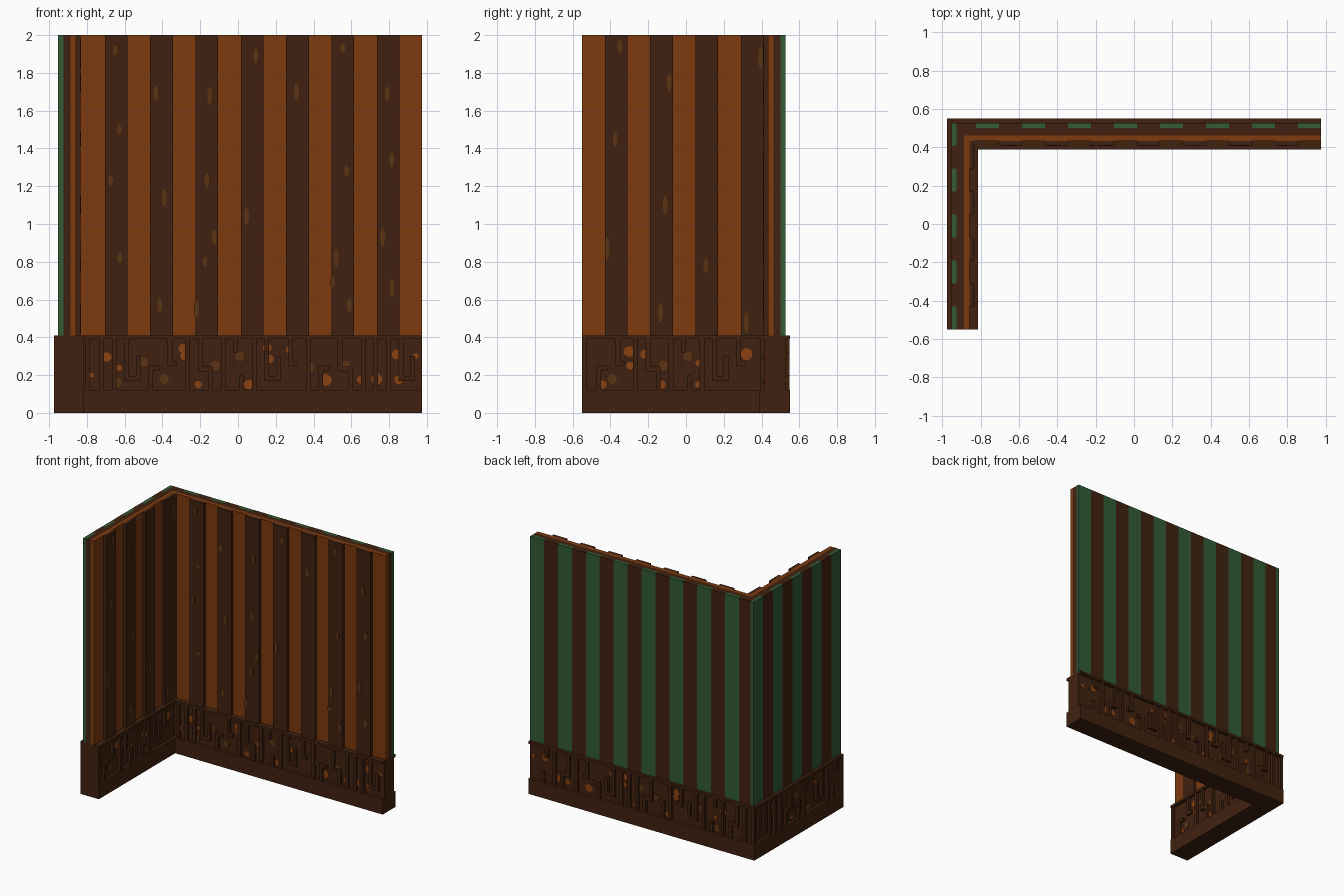
import bpy, bmesh, math

if "Cube" in bpy.data.objects:
    bpy.data.objects.remove(bpy.data.objects["Cube"], do_unlink=True)


def material(name, rgb):
    m = bpy.data.materials.new(name)
    m.use_nodes = True
    m.diffuse_color = (*rgb, 1)
    b = m.node_tree.nodes["Principled BSDF"]
    b.inputs["Base Color"].default_value = (*rgb, 1)
    b.inputs["Roughness"].default_value = 0.9
    return m


DARK = material("dark wood", (0.052, 0.0155, 0.005))
LIGHT = material("light wood", (0.205, 0.043, 0.005))
GREEN = material("green paint", (0.032, 0.105, 0.036))
KNOT = material("wood knot", (0.105, 0.036, 0.006))
RUST = material("orange inlay", (0.25, 0.055, 0.006))


# Wall frames: u runs along the wall, d is depth (0.39 inside, 0.55 outside)
def back(u, d, z):
    return (u, d, z)


def left(u, d, z):
    return (-(d + 0.425), u, z)


def add_box(bm, frame, u, d, z):
    a, b = frame(u[0], d[0], z[0]), frame(u[1], d[1], z[1])
    res = bmesh.ops.create_cube(bm, size=1)
    for v in res["verts"]:
        for i in range(3):
            v.co[i] = (a[i] + b[i]) / 2 + v.co[i] * abs(b[i] - a[i])


def add_spot(bm, frame, u, z, ru, rz, d0, d1, sides=8):
    """Thin oval plate lying on a wall face."""
    rings = [[bm.verts.new(frame(u + ru * math.cos((i + .5) * math.tau / sides), d,
                                 z + rz * math.sin((i + .5) * math.tau / sides)))
              for i in range(sides)] for d in (d0, d1)]
    for r in rings:
        bm.faces.new(r)
    for i in range(sides):
        j = (i + 1) % sides
        bm.faces.new((rings[0][i], rings[0][j], rings[1][j], rings[1][i]))


def finish(name, bm, mat):
    bmesh.ops.recalc_face_normals(bm, faces=bm.faces)
    me = bpy.data.meshes.new(name)
    bm.to_mesh(me)
    bm.free()
    me.materials.append(mat)
    ob = bpy.data.objects.new(name, me)
    bpy.context.collection.objects.link(ob)
    return ob


def boxes(name, mat, items):
    bm = bmesh.new()
    for it in items:
        add_box(bm, *it)
    return finish(name, bm, mat)


X1, Y0 = 0.975, -0.55
WALL = (0.41, 2.0)


# Base: plinth, recessed panel and cap, each L-shaped
def l_shape(name, d0, d1, z):
    boxes(name, DARK, [(back, (-(d1 + 0.425), X1), (d0, d1), z),
                       (left, (Y0, d0), (d0, d1), z)])


l_shape("plinth", 0.39, 0.55, (0, 0.12))
l_shape("base_panel", 0.412, 0.527, (0.12, 0.39))
l_shape("base_cap", 0.39, 0.55, (0.39, 0.41))

# Maze-like raised ribs; each motif lists (u0, u1, z0, z1) inside a cell
W, ZB, ZT, ZM = 0.025, 0.12, 0.39, 0.25
MOTIFS = {
    "I": [(0, W, ZB, ZT)],
    "T": [(0, W, ZM, ZT), (W, 0.05, ZM, ZM + W)],
    "L": [(0, W, ZB, ZM), (W, 0.06, ZM - W, ZM)],
    "Z": [(0, W, 0.22, ZT), (W, 0.055, 0.22, 0.22 + W), (0.055, 0.055 + W, ZB, 0.22 + W)],
    "S": [(0, W, 0.32, ZT), (0.03, 0.03 + W, ZB, 0.2)],
    "H": [(0, W, 0.17, ZT), (W, 0.06, 0.17, 0.17 + W), (0.06, 0.06 + W, 0.17, 0.3)],
}
ORDER = "IIHLTIZISIHTILZI"


def ribs(name, frame, u0, u1, d, shift):
    items, u, k = [(frame, (u0, u0 + W), d, (ZB, ZT))], u0 + 0.075, shift
    while u < u1 - 0.09:
        motif = MOTIFS[ORDER[k % len(ORDER)]]
        items += [(frame, (u + a, u + b), d, (lo, hi)) for a, b, lo, hi in motif]
        u += max(m[1] for m in motif) + 0.042
        k += 1
    boxes(name, DARK, items)


ribs("back_inner_ribs", back, -0.81, X1, (0.393, 0.412), 0)
ribs("back_outer_ribs", back, -0.973, X1, (0.527, 0.548), 5)
ribs("left_inner_ribs", left, Y0, 0.39, (0.393, 0.412), 3)
ribs("left_outer_ribs", left, Y0, 0.527, (0.527, 0.548), 8)

# Orange inlays on the base panel: u, z, radius
BACK_SPOTS = [(-.695, .295, .026), (-.63, .24, .016), (-.29, .34, .026), (-.285, .3, .022),
              (.155, .345, .024), (.165, .285, .024), (.465, .175, .032), (.27, .335, .018),
              (.84, .31, .028), (.65, .175, .022), (.735, .18, .03), (-.21, .15, .02),
              (.055, .15, .025), (.85, .175, .024), (-.775, .2, .013), (.94, .3, .016)]
LEFT_SPOTS = [(-.3, .325, .03), (-.22, .31, .024), (-.295, .25, .022), (.07, .265, .02),
              (.32, .31, .032), (-.44, .15, .022), (-.13, .15, .024), (.065, .15, .018)]
DIM_SPOTS = [(-.64, .16), (-.39, .18), (-.12, .25), (.38, .24), (.57, .25), (.01, .3), (-.5, .27)]
bm, dim = bmesh.new(), bmesh.new()
for frame, spots in ((back, BACK_SPOTS), (left, LEFT_SPOTS)):
    for u, z, r in spots:
        add_spot(bm, frame, u, z, r, r, 0.408, 0.412)
        add_spot(bm, frame, u, z, r, r, 0.527, 0.531)
    for u, z in DIM_SPOTS:
        if frame is back or -0.5 < u < 0.38:
            add_spot(dim, frame, u, z, .024, .028, 0.408, 0.412)
            add_spot(dim, frame, u, z, .024, .028, 0.527, 0.531)
finish("base_inlays", bm, RUST)
finish("base_dim_inlays", dim, KNOT)

# Wall core and the light boarding on its inner side
boxes("wall_core", DARK, [(back, (-0.925, X1), (0.463, 0.5), WALL),
                          (left, (Y0, 0.463), (0.463, 0.5), WALL)])
boxes("light_boards", LIGHT, [(back, (-0.888, X1), (0.433, 0.463), WALL),
                              (left, (Y0, 0.433), (0.433, 0.463), WALL)])

# Dark planks standing proud of the light boarding
P = 0.24
inner = [(back, (0.735 - P * k, 0.855 - P * k), (0.41, 0.433), WALL) for k in range(7)]
inner += [(left, (-0.43 + P * k, -0.31 + P * k if k < 3 else 0.433), (0.41, 0.433), WALL)
          for k in range(4)]
boxes("dark_planks", DARK, inner)

# Outer skin: flush green and dark planks
OUT = (0.5, 0.527)
green = [(back, (0.855 - P * k, 0.975 - P * k), OUT, WALL) for k in range(8)]
green += [(left, (-0.55 + P * k, -0.43 + P * k if k < 4 else 0.527), OUT, WALL) for k in range(5)]
boxes("green_planks", GREEN, green)
outer = [(back, (max(0.735 - P * k, -0.925), 0.855 - P * k), OUT, WALL) for k in range(8)]
outer += [(left, (-0.43 + P * k, -0.31 + P * k), OUT, WALL) for k in range(4)]
boxes("outer_dark_planks", DARK, outer)

# Knots on the dark planks: u, z
BACK_KNOTS = [(-.65, 1.92), (-.435, 1.69), (-.15, 1.68), (-.63, 1.5), (.095, 1.89), (.31, 1.7),
              (.555, 1.93), (.79, 1.69), (-.39, 1.14), (-.675, 1.23), (-.165, 1.23), (.045, 1.04),
              (.575, 1.28), (.815, 1.34), (.765, .93), (-.625, .82), (-.415, .57), (-.22, .55),
              (-.175, .8), (-.125, .93), (.52, .82), (.5, .69), (.59, .57), (.815, .66)]
LEFT_KNOTS = [(-.35, 1.94), (-.09, 1.75), (.395, 1.88), (-.375, 1.45), (-.11, 1.1),
              (-.418, .87), (.105, .78), (-.135, .53), (.32, .48)]
bm = bmesh.new()
for frame, knots in ((back, BACK_KNOTS), (left, LEFT_KNOTS)):
    for i, (u, z) in enumerate(knots):
        tall = (0.028, 0.04, 0.05)[i % 3] + (0.012 if frame is left else 0)
        add_spot(bm, frame, u, z, 0.013, tall, 0.407, 0.41)
finish("plank_knots", bm, KNOT)
